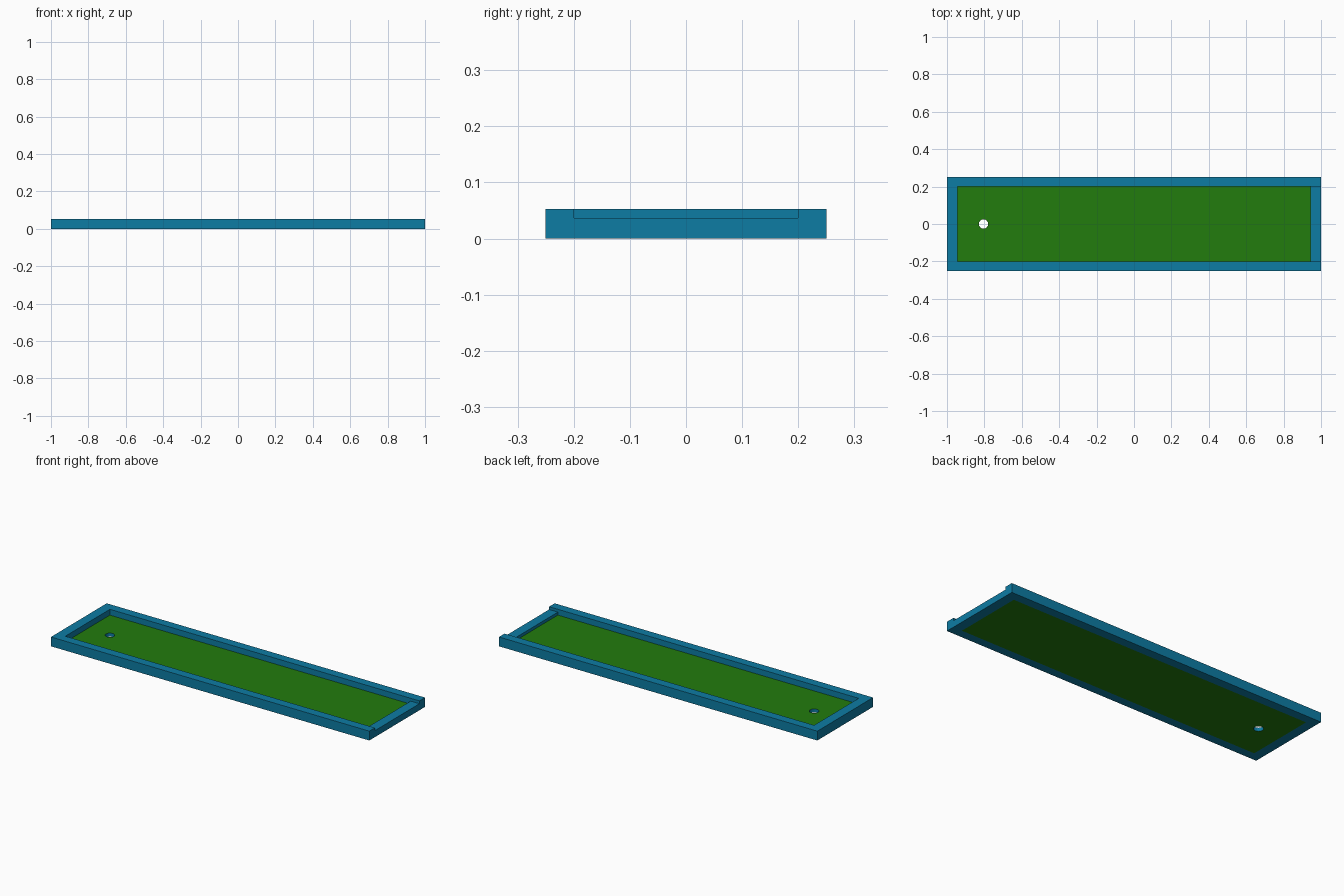
import bpy, bmesh, math

if "Cube" in bpy.data.objects:
    bpy.data.objects.remove(bpy.data.objects["Cube"])


def material(name, colour):
    m = bpy.data.materials.new(name)
    m.diffuse_color = (*colour, 1)
    m.use_nodes = True
    m.node_tree.nodes["Principled BSDF"].inputs["Base Color"].default_value = m.diffuse_color
    return m


BLUE = material("blue", (0.004, 0.20, 0.37))
GREEN = material("green", (0.016, 0.20, 0.004))

X, Y = 1.0, 0.25            # outer half size
XI, YI = 0.945, 0.20        # inner half size
WALL, LIP, FLOOR = 0.053, 0.037, 0.02
HOLE_X, HOLE_R, HOLE_SIDES = -0.805, 0.025, 16


def add_object(name, bm, *mats):
    bmesh.ops.recalc_face_normals(bm, faces=bm.faces)
    me = bpy.data.meshes.new(name)
    bm.to_mesh(me)
    bm.free()
    for m in mats:
        me.materials.append(m)
    ob = bpy.data.objects.new(name, me)
    bpy.context.collection.objects.link(ob)
    return ob


def prism(name, outline, height, mat):
    bm = bmesh.new()
    base = bm.faces.new([bm.verts.new((x, y, 0)) for x, y in outline])
    top = bmesh.ops.extrude_face_region(bm, geom=[base], use_keep_orig=True)["geom"]
    bmesh.ops.translate(bm, vec=(0, 0, height),
                        verts=[v for v in top if isinstance(v, bmesh.types.BMVert)])
    return add_object(name, bm, mat)


# U-shaped border: two long walls and the closed end
prism("border_wall", [(X, -Y), (X, -YI), (-XI, -YI), (-XI, YI),
                      (X, YI), (X, Y), (-X, Y), (-X, -Y)], WALL, BLUE)

# Lower lip at the open end
prism("entry_lip", [(XI, -YI), (X, -YI), (X, YI), (XI, YI)], LIP, BLUE)

# Green floor pierced by a round hole
bm = bmesh.new()
rings = []
for z in (0, FLOOR):
    rect = [bm.verts.new((sx * XI, sy * YI, z))
            for sx, sy in ((-1, -1), (1, -1), (1, 1), (-1, 1))]
    ring = []
    for i in range(HOLE_SIDES):
        a = 2 * math.pi * i / HOLE_SIDES
        ring.append(bm.verts.new((HOLE_X + HOLE_R * math.cos(a), HOLE_R * math.sin(a), z)))
    edges = [bm.edges.new((loop[i - 1], loop[i]))
             for loop in (rect, ring) for i in range(len(loop))]
    bmesh.ops.triangle_fill(bm, edges=edges, use_beauty=True, normal=(0, 0, 1))
    rings.append((rect, ring))
for loops, index in zip(zip(*rings), (0, 1)):
    low, high = loops
    for i in range(len(low)):
        f = bm.faces.new((low[i - 1], low[i], high[i], high[i - 1]))
        f.material_index = index        # hole wall is blue
add_object("floor", bm, GREEN, BLUE)
